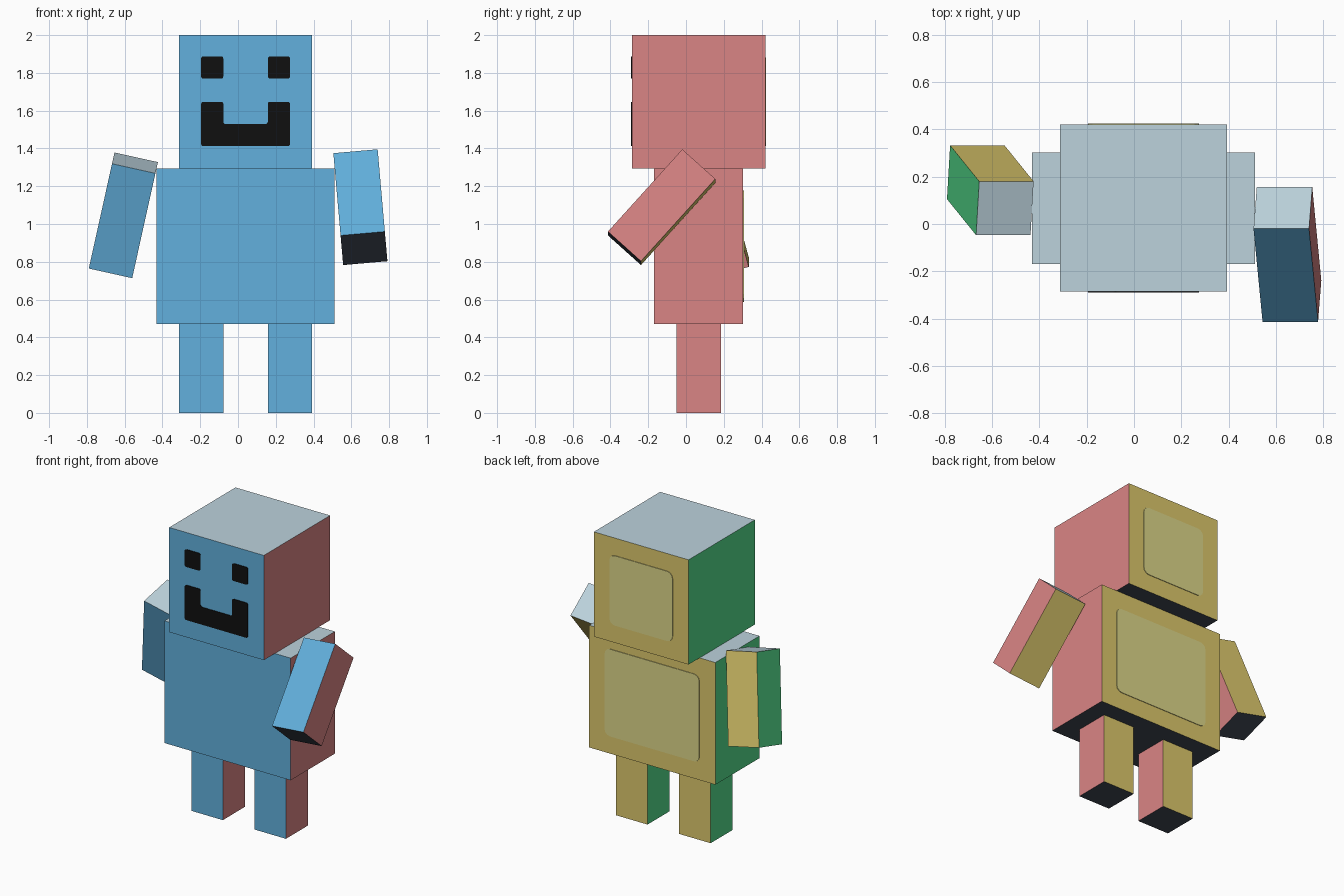
import bpy, bmesh, math
from mathutils import Matrix, Vector

if "Cube" in bpy.data.objects:
    bpy.data.objects.remove(bpy.data.objects["Cube"])

U = 2 / 17  # one block unit
CX, CY = 0.04, 0.067  # body centre


def srgb(r, g, b):
    lin = lambda c: ((c / 255 + 0.055) / 1.055) ** 2.4 if c > 10 else c / 255 / 12.92
    return (lin(r), lin(g), lin(b), 1)


def material(name, *rgb):
    m = bpy.data.materials.new(name)
    m.diffuse_color = srgb(*rgb)
    m.use_nodes = True
    m.node_tree.nodes["Principled BSDF"].inputs["Base Color"].default_value = m.diffuse_color
    return m


# One colour per side of each block
SIDES = [
    (Vector((0, -1, 0)), material("sky_blue", 98, 176, 221)),
    (Vector((0, 1, 0)), material("ochre", 220, 200, 108)),
    (Vector((1, 0, 0)), material("coral_red", 218, 133, 133)),
    (Vector((-1, 0, 0)), material("green", 84, 220, 140)),
    (Vector((0, 0, 1)), material("pale_grey_blue", 188, 210, 220)),
    (Vector((0, 0, -1)), material("charcoal", 64, 71, 83)),
]
BLACK = material("black", 16, 16, 16)
KHAKI = material("light_khaki", 220, 214, 137)


def finish(name, bm, mats):
    me = bpy.data.meshes.new(name)
    bm.to_mesh(me)
    bm.free()
    for m in mats:
        me.materials.append(m)
    ob = bpy.data.objects.new(name, me)
    bpy.context.collection.objects.link(ob)
    return ob


def block(name, centre, units, tilt=(0, 0)):
    """Box sized in units, coloured by its own face directions."""
    bm = bmesh.new()
    bmesh.ops.create_cube(bm, size=1, matrix=Matrix.Diagonal((*[u * U for u in units], 1)))
    bm.normal_update()
    for f in bm.faces:
        f.material_index = max(range(6), key=lambda i: f.normal.dot(SIDES[i][0]))
    ob = finish(name, bm, [m for _, m in SIDES])
    ob.location = centre
    ob.rotation_euler = (math.radians(tilt[0]), math.radians(tilt[1]), 0)
    return ob


def plate(name, outline, y, out, radius, mat):
    """Thin plate with rounded corners from an (x, z) outline."""
    bm = bmesh.new()
    bm.faces.new([bm.verts.new((x, y, z)) for x, z in outline])
    bmesh.ops.bevel(bm, geom=bm.verts[:], offset=radius, segments=3, profile=0.5, affect='VERTICES')
    new = bmesh.ops.extrude_face_region(bm, geom=bm.faces[:])["geom"]
    bmesh.ops.translate(bm, vec=(0, out * 0.004, 0),
                        verts=[v for v in new if isinstance(v, bmesh.types.BMVert)])
    bmesh.ops.recalc_face_normals(bm, faces=bm.faces[:])
    return finish(name, bm, [mat])


def rect(x0, x1, z0, z1):
    return [(x0, z0), (x1, z0), (x1, z1), (x0, z1)]


# Body blocks
block("head", (CX, CY, 14 * U), (6, 6, 6))
block("torso", (CX, CY, 7.5 * U), (8, 4, 7))
for side, s in (("left", -1), ("right", 1)):
    block(side + "_leg", (CX + s * 2 * U, CY, 2 * U), (2, 2, 4))

# Swinging arms
block("left_arm", (-0.607, 0.1425, 1.046), (2, 2, 5), (15, 12.5))
block("right_arm", (0.648, -0.129, 1.089), (2, 2, 5), (-42, -5))

# Face: square eyes and a wide smile
face_y = CY - 3 * U
for side, s in (("left", -1), ("right", 1)):
    x = CX + s * 1.5 * U
    plate(side + "_eye", rect(x - U / 2, x + U / 2, 15 * U + 0.005, 16 * U + 0.005),
          face_y, -1, 0.012, BLACK)
a, b = 2 * U, U
plate("mouth", [(CX - a, 12 * U), (CX + a, 12 * U), (CX + a, 14 * U), (CX + b, 14 * U),
                (CX + b, 13 * U), (CX - b, 13 * U), (CX - b, 14 * U), (CX - a, 14 * U)],
      face_y, -1, 0.012, BLACK)

# Paler panels on the back
plate("head_back_panel", rect(CX - 2 * U, CX + 2 * U, 12 * U, 16 * U), CY + 3 * U, 1, 0.04, KHAKI)
plate("torso_back_panel", rect(CX - 3 * U, CX + 3 * U, 5 * U, 10 * U), CY + 2 * U, 1, 0.04, KHAKI)
